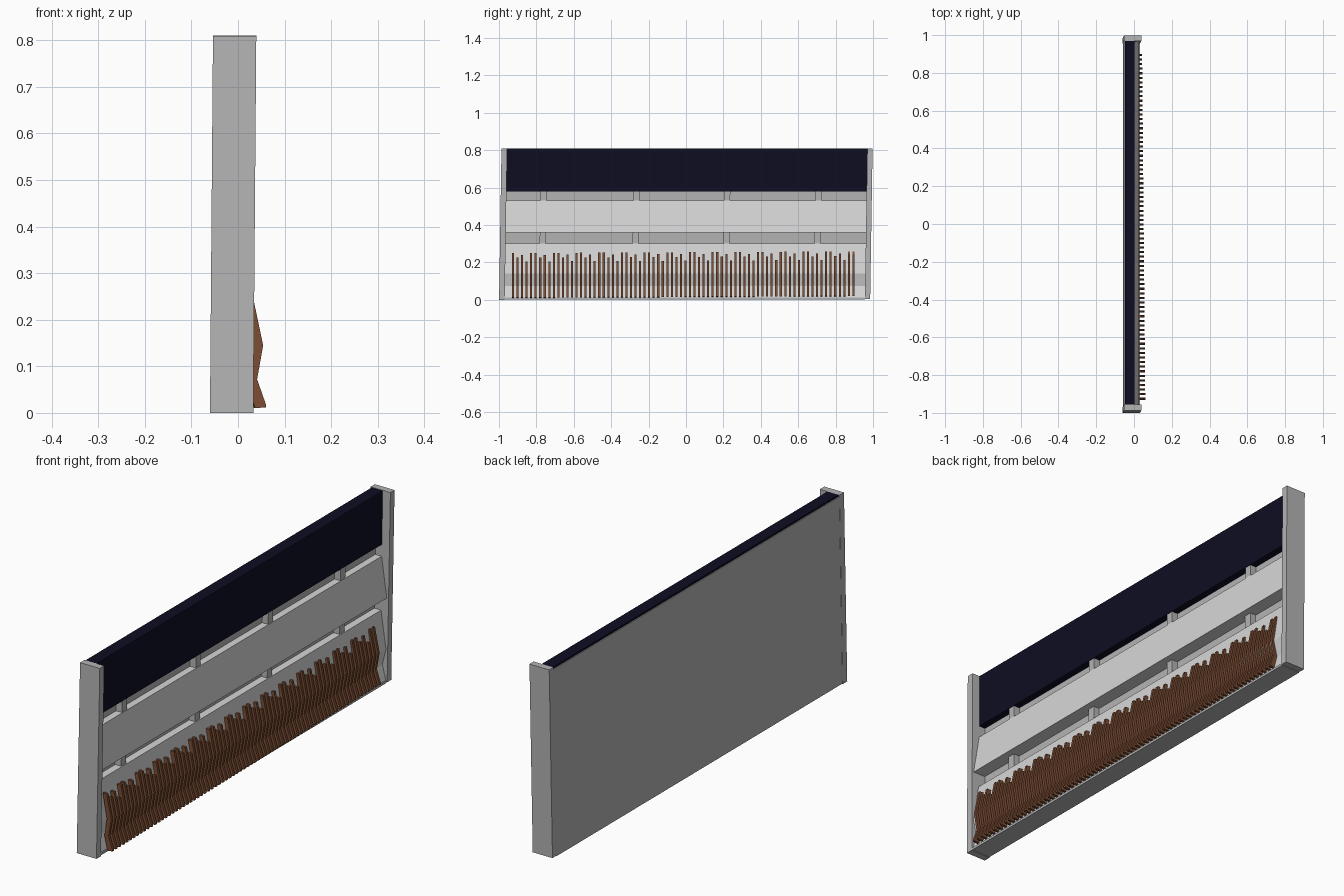
import bpy, bmesh

if "Cube" in bpy.data.objects:
    bpy.data.objects.remove(bpy.data.objects["Cube"])


def material(name, rgb):
    m = bpy.data.materials.new(name)
    m.diffuse_color = (*rgb, 1)
    m.use_nodes = True
    m.node_tree.nodes["Principled BSDF"].inputs["Base Color"].default_value = m.diffuse_color
    return m


CASE = material("mid grey", (0.46, 0.46, 0.46))
BOARD = material("light grey", (0.67, 0.67, 0.67))
NAVY = material("dark navy", (0.004, 0.004, 0.016))
BROWN = material("brown", (0.2, 0.075, 0.034))


def lean(x, y, z):
    """The whole case leans very slightly."""
    return x + 0.008 * (z - 0.4), y + 0.016 * (z - 0.4), z


def add_prism(bm, profile, y0, y1, place):
    """Extrude an (x, z) profile from y0 to y1."""
    a = [bm.verts.new(place(x, y0, z)) for x, z in profile]
    b = [bm.verts.new(place(x, y1, z)) for x, z in profile]
    n = len(a)
    bm.faces.new(a)
    bm.faces.new(b[::-1])
    for i in range(n):
        j = (i + 1) % n
        bm.faces.new((a[j], a[i], b[i], b[j]))


def finish(bm, name, mat):
    bmesh.ops.recalc_face_normals(bm, faces=bm.faces)
    mesh = bpy.data.meshes.new(name)
    bm.to_mesh(mesh)
    bm.free()
    mesh.materials.append(mat)
    bpy.context.collection.objects.link(bpy.data.objects.new(name, mesh))


def part(name, profile, y0, y1, mat):
    bm = bmesh.new()
    add_prism(bm, profile, y0, y1, lean)
    finish(bm, name, mat)


def rect(x0, x1, z0, z1):
    return [(x0, z0), (x1, z0), (x1, z1), (x0, z1)]


# Case: end posts, back sheet and floor
part("left_post", rect(-0.057, 0.036, 0.0, 0.808), -0.993, -0.963, CASE)
part("right_post", rect(-0.057, 0.036, 0.005, 0.81), 0.963, 0.991, CASE)
part("back_panel", rect(-0.056, -0.03, 0.004, 0.8), -0.963, 0.963, CASE)
part("floor_board", rect(-0.056, 0.034, 0.002, 0.012), -0.963, 0.963, CASE)

# Dark top panel
part("top_panel", rect(-0.052, 0.0, 0.58, 0.808), -0.963, 0.963, NAVY)

# Sloping middle board and kinked lower board
part("middle_board", [(-0.04, 0.36), (0.028, 0.36), (0.0, 0.53), (-0.04, 0.53)],
     -0.963, 0.963, BOARD)
part("lower_board", [(-0.04, 0.01), (0.03, 0.01), (0.012, 0.075), (0.028, 0.142),
                     (0.002, 0.302), (-0.04, 0.302)], -0.963, 0.963, BOARD)

# Spacer blocks in the two open slots
for row, (z0, z1) in (("upper", (0.525, 0.585)), ("lower", (0.297, 0.365))):
    bm = bmesh.new()
    for y in (-0.765, -0.268, 0.218, 0.705):
        add_prism(bm, rect(-0.035, -0.002, z0, z1), y - 0.016, y + 0.016, lean)
    finish(bm, row + "_spacers", CASE)

# Row of kinked brown slats, drifting slightly along the row
bm = bmesh.new()
COUNT = 76
HEIGHTS = (0.25, 0.225, 0.24, 0.205, 0.25)
for i in range(COUNT):
    t = i / (COUNT - 1)
    y = -0.925 + 1.82 * t
    top = HEIGHTS[i % 5]
    xt = 0.055 - 0.22 * (top - 0.145)
    outline = [(0.036, 0.010), (0.060, 0.012), (0.060, 0.018), (0.041, 0.072),
               (0.054, 0.145), (xt, top), (xt - 0.018, top), (0.034, 0.145),
               (0.022, 0.072)]
    add_prism(bm, outline, y - 0.0055, y + 0.0055,
              lambda x, yy, z: (x - 0.017 * t, yy, z + 0.009 * t))
finish(bm, "brown_slats", BROWN)
